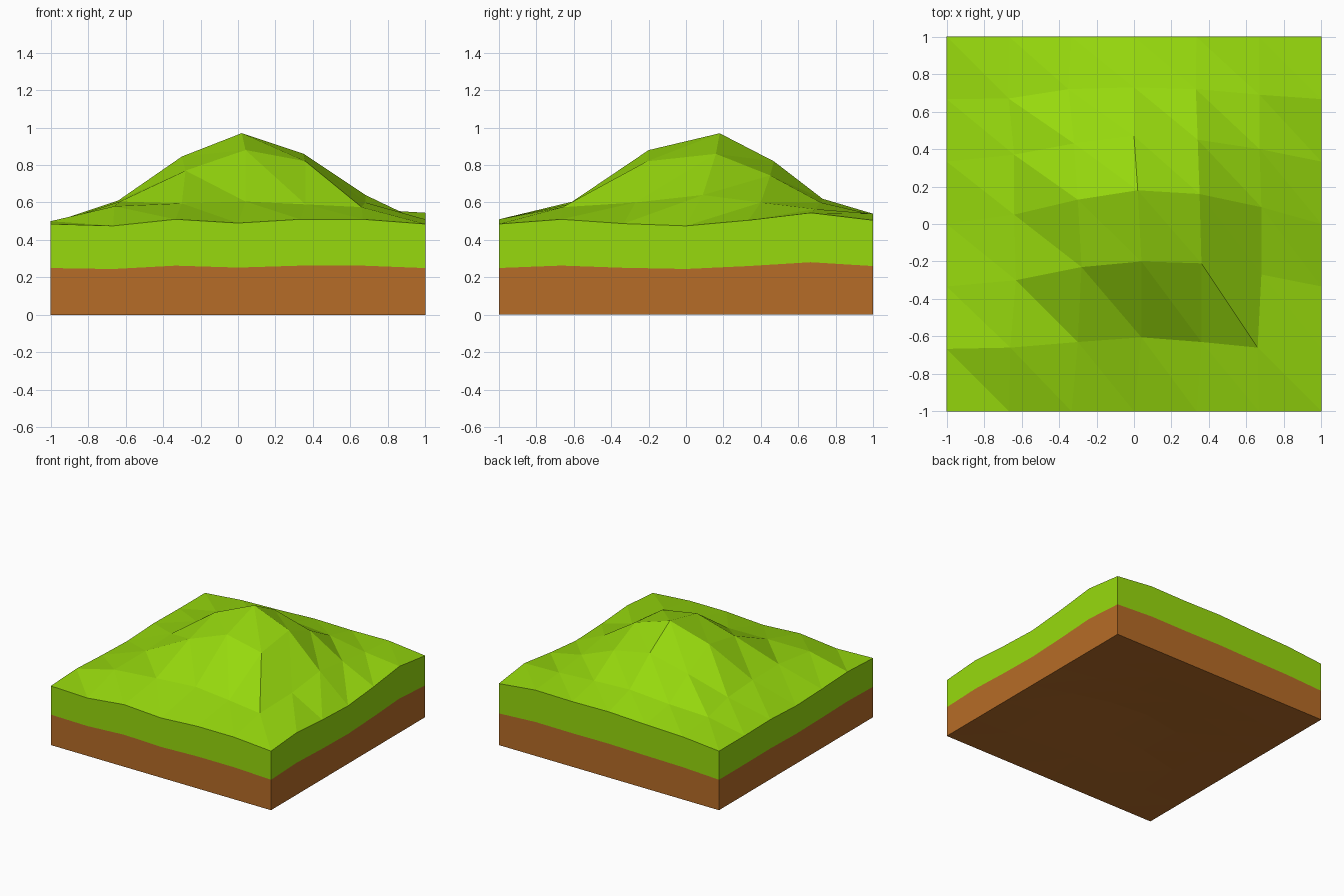
import bpy, bmesh

if "Cube" in bpy.data.objects:
    bpy.data.objects.remove(bpy.data.objects["Cube"])

N = 7  # grid points per side

# Heights, one row per y from front (-1) to back (+1)
HEIGHT = [
    (.485, .475, .51, .49, .51, .51, .485),
    (.50, .58, .595, .605, .59, .575, .51),
    (.485, .605, .77, .88, .82, .60, .487),
    (.475, .61, .845, .97, .86, .64, .475),
    (.49, .59, .72, .82, .745, .60, .505),
    (.485, .55, .59, .62, .60, .565, .545),
    (.485, .515, .525, .54, .535, .54, .505),
]
# Inner points (x, y): the regular grid is loosely pulled around
INNER = [
    [(-.66, -.66), (-.30, -.63), (.04, -.605), (.36, -.63), (.66, -.66)],
    [(-.63, -.30), (-.28, -.23), (.04, -.20), (.36, -.21), (.68, -.27)],
    [(-.64, .05), (-.30, .13), (.02, .18), (.35, .16), (.68, .09)],
    [(-.64, .37), (-.32, .43), (0, .47), (.34, .45), (.67, .40)],
    [(-.67, .67), (-.35, .72), (0, .73), (.33, .72), (.67, .69)],
]


def is_inner(i, j):
    return 0 < i < N - 1 and 0 < j < N - 1


def xy(i, j):
    return INNER[j - 1][i - 1] if is_inner(i, j) else (i / 3 - 1, j / 3 - 1)


def top_z(i, j):
    return HEIGHT[j][i]


def seam_z(i, j):
    return HEIGHT[j][i] * .515


def base_z(i, j):
    # Faintly uneven underside
    return max(0, HEIGHT[j][i] - .55) * .06 if is_inner(i, j) else 0


# Outline of the tile, anticlockwise from above
RIM = ([(i, 0) for i in range(N - 1)] + [(N - 1, j) for j in range(N - 1)] +
       [(i, N - 1) for i in range(N - 1, 0, -1)] + [(0, j) for j in range(N - 1, 0, -1)])


def layer(name, color, sheet_z, upper_z, lower_z, face_up):
    bm = bmesh.new()
    # Triangulated sheet
    grid = {(i, j): bm.verts.new((*xy(i, j), sheet_z(i, j))) for i in range(N) for j in range(N)}
    for i in range(N - 1):
        for j in range(N - 1):
            a, b, c, d = grid[i, j], grid[i + 1, j], grid[i + 1, j + 1], grid[i, j + 1]
            for tri in ((a, b, d), (b, c, d)):
                bm.faces.new(tri if face_up else tri[::-1])
    # Side walls
    for k, p in enumerate(RIM):
        q = RIM[(k + 1) % len(RIM)]
        bm.faces.new([bm.verts.new((*xy(*v), f(*v))) for v, f in
                      ((p, lower_z), (q, lower_z), (q, upper_z), (p, upper_z))])
    bmesh.ops.remove_doubles(bm, verts=bm.verts, dist=1e-5)
    mesh = bpy.data.meshes.new(name)
    bm.to_mesh(mesh)
    bm.free()
    mat = bpy.data.materials.new(name)
    mat.diffuse_color = (*color, 1)
    mat.use_nodes = True
    mat.node_tree.nodes["Principled BSDF"].inputs["Base Color"].default_value = mat.diffuse_color
    mesh.materials.append(mat)
    bpy.context.collection.objects.link(bpy.data.objects.new(name, mesh))


# Grassy hill on top, earth block below
layer("grass_hill", (.31, .70, .004), top_z, top_z, seam_z, True)
layer("soil_base", (.47, .15, .02), base_z, seam_z, base_z, False)
